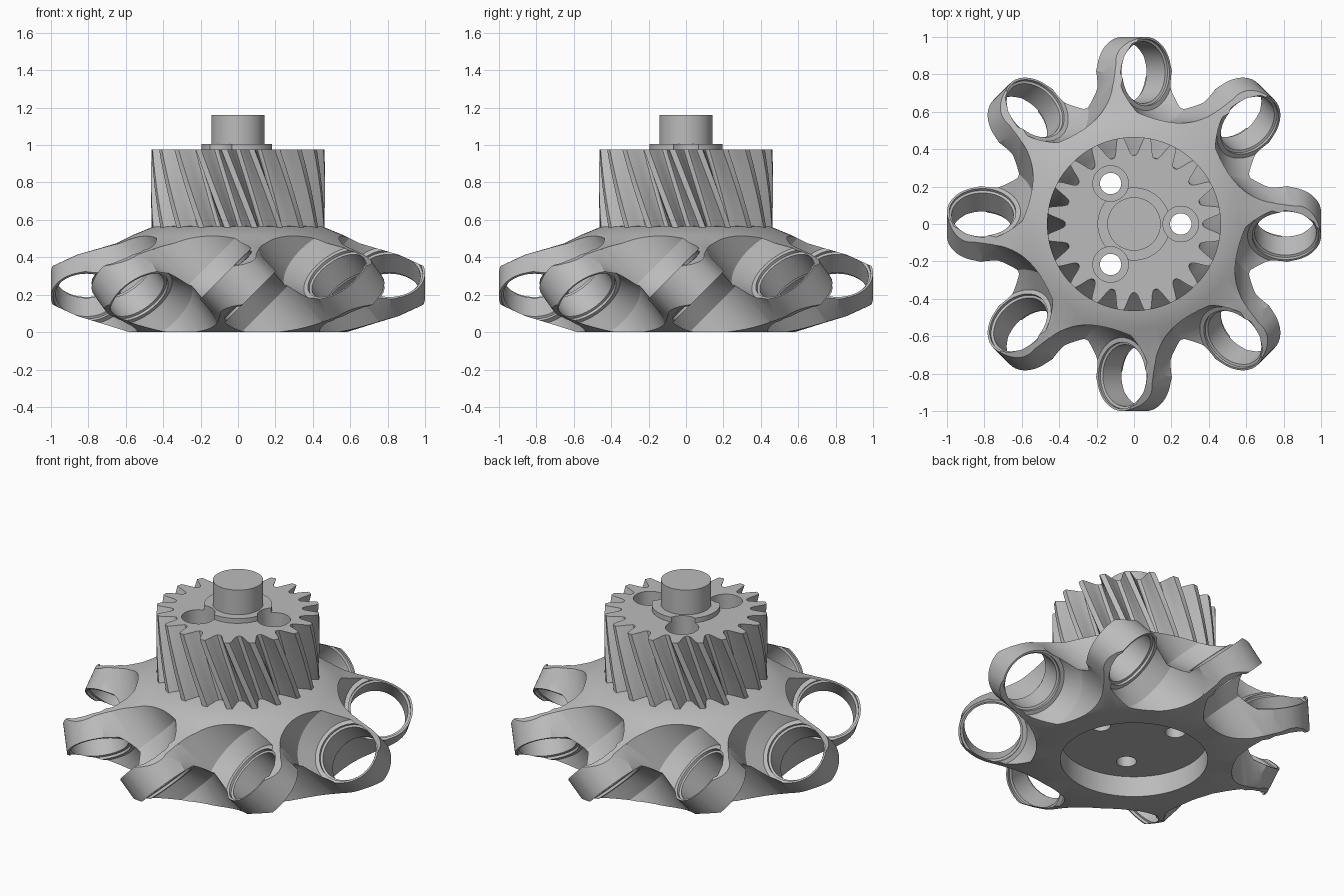
import bpy, bmesh, math
from mathutils import Matrix

if "Cube" in bpy.data.objects:
    bpy.data.objects.remove(bpy.data.objects["Cube"])

ARMS, TEETH, PI = 8, 20, math.pi

steel = bpy.data.materials.new("grey metal")
steel.use_nodes = True
grey = (0.5, 0.5, 0.5, 1)
steel.diffuse_color = grey
steel.node_tree.nodes["Principled BSDF"].inputs["Base Color"].default_value = grey


def finish(bm, name, matrix=Matrix()):
    bmesh.ops.remove_doubles(bm, verts=bm.verts, dist=1e-5)
    bmesh.ops.recalc_face_normals(bm, faces=bm.faces)
    mesh = bpy.data.meshes.new(name)
    bm.to_mesh(mesh)
    bm.free()
    mesh.transform(matrix)
    mesh.materials.append(steel)
    ob = bpy.data.objects.new(name, mesh)
    bpy.context.collection.objects.link(ob)
    return ob


def stack(bm, loops):
    """Closed solid through matching point loops, capped at both ends."""
    rings = [[bm.verts.new(p) for p in loop] for loop in loops]
    for low, high in zip(rings, rings[1:]):
        for j in range(len(low)):
            m = (j + 1) % len(low)
            bm.faces.new((low[j], low[m], high[m], high[j]))
    bm.faces.new(list(reversed(rings[0])))
    bm.faces.new(rings[-1])


def lathe(name, profile, steps=64, matrix=Matrix()):
    """Solid of revolution about z; the profile starts and ends on the axis."""
    bm = bmesh.new()
    rings = []
    for r, z in profile:
        count = steps if r else 1
        rings.append([bm.verts.new((r * math.cos(2 * PI * k / steps),
                                    r * math.sin(2 * PI * k / steps), z))
                      for k in range(count)])
    for low, high in zip(rings, rings[1:]):
        for k in range(steps):
            m = (k + 1) % steps
            corners = [low[k % len(low)], low[m % len(low)],
                       high[m % len(high)], high[k % len(high)]]
            bm.faces.new(list(dict.fromkeys(corners)))
    return finish(bm, name, matrix)


def combine(target, tool, operation, keep=False):
    bpy.ops.object.select_all(action='DESELECT')
    bpy.context.view_layer.objects.active = target
    target.select_set(True)
    before = len(target.data.vertices)
    for solver in ('MANIFOLD', 'EXACT'):
        mod = target.modifiers.new("cut", 'BOOLEAN')
        mod.operation, mod.object, mod.solver = operation, tool, solver
        bpy.ops.object.modifier_apply(modifier=mod.name)
        if len(target.data.vertices) != before:
            break
    if not keep:
        bpy.data.objects.remove(tool)


def smooth(ob, degrees):
    bpy.ops.object.select_all(action='DESELECT')
    bpy.context.view_layer.objects.active = ob
    ob.select_set(True)
    bpy.ops.object.shade_smooth_by_angle(angle=math.radians(degrees))


def arm_frame(i):
    """Centre of a ring, its axis tilted 45 degrees against the rotor axis."""
    return (Matrix.Rotation(2 * PI * i / ARMS, 4, 'Z')
            @ Matrix.Translation((0.81, 0, 0.25)) @ Matrix.Rotation(PI / 4, 4, 'X'))


def arm(i):
    """Slab with a round outer end that widens toward the hub."""
    bm = bmesh.new()
    angles = [math.radians(74) * k / 16 for k in range(-16, 17)]
    outline = [(0.19 * math.cos(a), 0.19 * math.sin(a)) for a in angles]
    outline += [(-0.25, 0.27), (-0.25, -0.27)]
    stack(bm, [[(x, y, z) for x, y in outline] for z in (-0.17, 0.17)])
    return finish(bm, "arm", arm_frame(i))


# Rotor: core and arms, trimmed to a double cone
rotor = lathe("rotor_body", [(0, -0.1), (0.76, -0.1), (0.76, 0.7), (0, 0.7)], 96)
for i in range(ARMS):
    combine(rotor, arm(i), 'UNION')
envelope = lathe("envelope", [(0, 0), (0.58, 0), (0.86, 0.085), (1.02, 0.16), (1.02, 0.34),
                              (0.86, 0.415), (0.65, 0.475), (0.56, 0.52), (0.45, 0.565),
                              (0, 0.58)], 128)
combine(rotor, envelope, 'INTERSECT')

# Ring bores with flared pockets on both sides
half = [(0.165, 0.07), (0.178, 0.075), (0.178, 0.09), (0.203, 0.091), (0.27, 0.19),
        (0.27, 0.75), (0, 0.75)]
pocket = [(r, -z) for r, z in reversed(half)] + half
for i in range(ARMS):
    combine(rotor, lathe("pocket", pocket, 64, arm_frame(i)), 'DIFFERENCE')

# Round recess underneath
combine(rotor, lathe("recess", [(0, -0.1), (0.42, -0.1), (0.42, 0.13), (0, 0.13)], 96),
        'DIFFERENCE')

# Helical gear
tooth = [(-0.5, 0.367), (-0.4, 0.37), (-0.32, 0.385), (-0.24, 0.415), (-0.17, 0.445),
         (-0.11, 0.465), (0.11, 0.465), (0.17, 0.445), (0.24, 0.415), (0.32, 0.385),
         (0.4, 0.37)]
loops = []
for t in (k / 10 for k in range(11)):
    turn = math.radians(29 - 20 * t)
    polar = [(2 * PI * (n + f) / TEETH + turn, r) for n in range(TEETH) for f, r in tooth]
    loops.append([(r * math.cos(a), r * math.sin(a), 0.56 + 0.415 * t) for a, r in polar])
bm = bmesh.new()
stack(bm, loops)
gear = finish(bm, "helical_gear")

# Shaft end with collar
shaft = lathe("shaft_and_collar", [(0, 0.95), (0.195, 0.95), (0.195, 1.005), (0.143, 1.005),
                                   (0.143, 1.16), (0, 1.16)], 64)

# Three counterbored bolt holes through everything
for i in range(3):
    place = Matrix.Rotation(2 * PI * i / 3, 4, 'Z') @ Matrix.Translation((0.25, 0, 0))
    drill = lathe("drill", [(0, -0.2), (0.057, -0.2), (0.057, 0.75), (0.095, 0.75),
                            (0.095, 1.1), (0, 1.1)], 40, place)
    combine(rotor, drill, 'DIFFERENCE', keep=True)
    combine(gear, drill, 'DIFFERENCE', keep=True)
    combine(shaft, drill, 'DIFFERENCE')

for ob in (rotor, gear, shaft):
    smooth(ob, 25)
